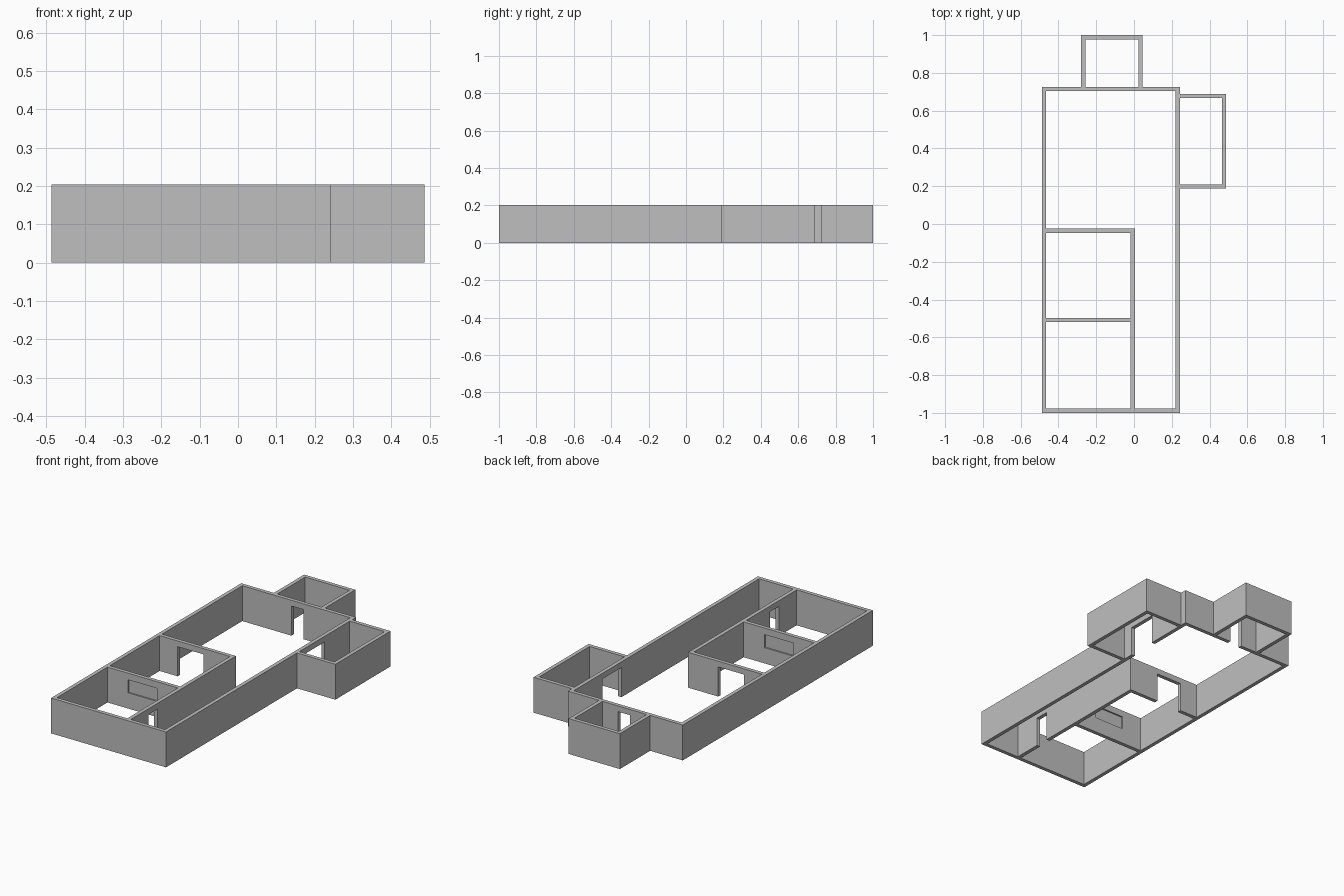
import bpy
import bmesh
from mathutils import Matrix, Vector

start_cube = bpy.data.objects.get("Cube")
if start_cube:
    bpy.data.objects.remove(start_cube, do_unlink=True)

HEIGHT = 0.203
T = 0.022          # wall thickness
DOOR = 0.17        # door head height

# One plain grey for every wall
grey = bpy.data.materials.new("wall_grey")
grey.use_nodes = True
grey.diffuse_color = (0.52, 0.52, 0.52, 1)
grey.node_tree.nodes["Principled BSDF"].inputs["Base Color"].default_value = grey.diffuse_color


def box(name, x, y, z=(0, HEIGHT)):
    """Box spanning the given x, y and z ranges."""
    low, high = Vector((x[0], y[0], z[0])), Vector((x[1], y[1], z[1]))
    bm = bmesh.new()
    size = Matrix.Diagonal((high - low).to_4d())
    size[3][3] = 1
    bmesh.ops.create_cube(bm, size=1, matrix=Matrix.Translation((low + high) / 2) @ size)
    mesh = bpy.data.meshes.new(name)
    bm.to_mesh(mesh)
    bm.free()
    mesh.materials.append(grey)
    ob = bpy.data.objects.new(name, mesh)
    bpy.context.collection.objects.link(ob)
    return ob


def cut(wall, x, y, z):
    """Cut a box-shaped opening out of a wall."""
    cutter = box("opening_cutter", x, y, z)
    cutter.hide_render = True
    mod = wall.modifiers.new("opening", 'BOOLEAN')
    mod.operation = 'DIFFERENCE'
    mod.solver = 'EXACT'
    mod.object = cutter
    bpy.context.view_layer.objects.active = wall
    bpy.ops.object.modifier_apply(modifier=mod.name)
    bpy.data.objects.remove(cutter, do_unlink=True)


# Outer faces of the main block, the annexes and the partitions
LEFT, RIGHT, FRONT, BACK = 0.243, -0.487, -1.0, 0.725
SIDE_X, SIDE_Y0, SIDE_Y1 = 0.487, 0.188, 0.688
REAR_X0, REAR_X1, REAR_Y = -0.28, 0.045, 1.0
HALL_X, ROOM_Y, MID_Y = 0.004, -0.025, -0.498
across = (RIGHT + T, LEFT - T)

# Main block
box("front_wall", across, (FRONT, FRONT + T))
back_wall = box("back_wall", across, (BACK - T, BACK))
box("right_wall", (RIGHT, RIGHT + T), (FRONT, BACK))
left_wall = box("left_wall", (LEFT - T, LEFT), (FRONT, BACK))

# Partitions
hall_wall = box("hall_partition", (HALL_X - T, HALL_X), (FRONT + T, ROOM_Y))
room_span = (RIGHT + T, HALL_X - T)
room_wall = box("rear_room_partition", room_span, (ROOM_Y - T, ROOM_Y))
middle_wall = box("middle_partition", room_span, (MID_Y - T, MID_Y))

# Side annex
box("side_annex_front_wall", (LEFT, SIDE_X - T), (SIDE_Y0, SIDE_Y0 + T))
box("side_annex_back_wall", (LEFT, SIDE_X - T), (SIDE_Y1 - T, SIDE_Y1))
box("side_annex_outer_wall", (SIDE_X - T, SIDE_X), (SIDE_Y0, SIDE_Y1))

# Rear annex
box("rear_annex_right_wall", (REAR_X0, REAR_X0 + T), (BACK, REAR_Y))
box("rear_annex_left_wall", (REAR_X1 - T, REAR_X1), (BACK, REAR_Y))
box("rear_annex_back_wall", (REAR_X0 + T, REAR_X1 - T), (REAR_Y - T, REAR_Y))

# Doorways, open to the ground
door_z = (-0.1, DOOR)
cut(back_wall, (-0.153, -0.075), (BACK - 2 * T, BACK + T), door_z)
cut(left_wall, (LEFT - 2 * T, LEFT + T), (0.27, 0.44), door_z)
cut(hall_wall, (HALL_X - 2 * T, HALL_X + T), (-0.817, -0.735), door_z)
cut(room_wall, (-0.35, -0.187), (ROOM_Y - 2 * T, ROOM_Y + T), door_z)

# Closed window, recessed from both sides
for y0, y1 in ((MID_Y - 2 * T, MID_Y - 0.6 * T), (MID_Y - 0.4 * T, MID_Y + T)):
    cut(middle_wall, (-0.335, -0.15), (y0, y1), (0.09, 0.165))
